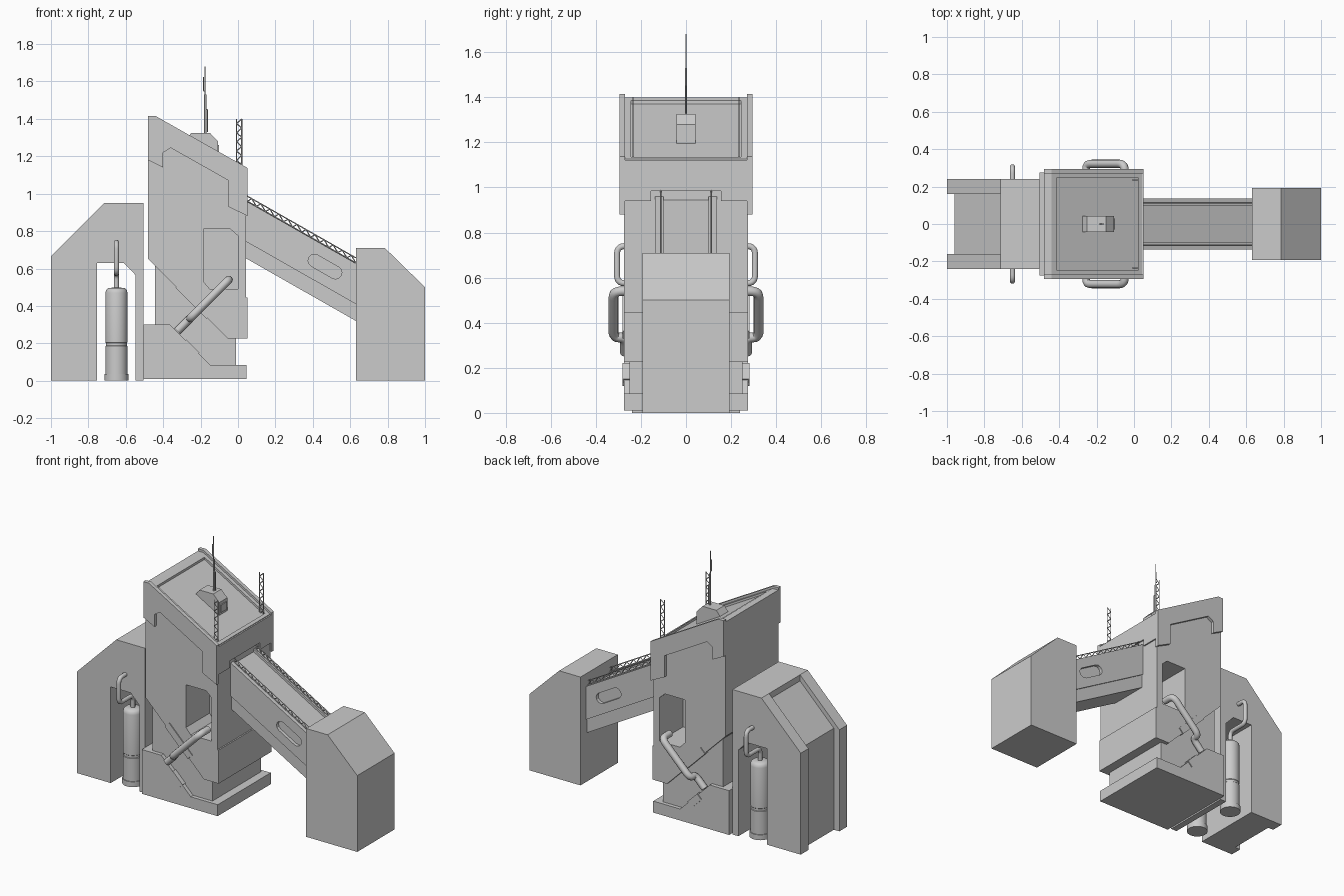
import bpy, bmesh, math
from mathutils import Vector

if "Cube" in bpy.data.objects:
    bpy.data.objects.remove(bpy.data.objects["Cube"])

concrete = bpy.data.materials.new("light_grey")
concrete.diffuse_color = (0.6, 0.6, 0.6, 1)
concrete.use_nodes = True
concrete.node_tree.nodes["Principled BSDF"].inputs["Base Color"].default_value = concrete.diffuse_color


def add(name, mesh):
    ob = bpy.data.objects.new(name, mesh)
    bpy.context.collection.objects.link(ob)
    mesh.materials.clear()
    mesh.materials.append(concrete)
    return ob


def prism(name, pts, y0, y1):
    """Extrude an x/z profile between two y values."""
    bm = bmesh.new()
    face = bm.faces.new([bm.verts.new((x, y0, z)) for x, z in pts])
    new = bmesh.ops.extrude_face_region(bm, geom=[face])["geom"]
    bmesh.ops.translate(bm, vec=(0, y1 - y0, 0),
                        verts=[v for v in new if isinstance(v, bmesh.types.BMVert)])
    bmesh.ops.recalc_face_normals(bm, faces=bm.faces)
    me = bpy.data.meshes.new(name)
    bm.to_mesh(me)
    bm.free()
    return add(name, me)


def box(name, x0, x1, y0, y1, z0, z1):
    return prism(name, [(x0, z0), (x1, z0), (x1, z1), (x0, z1)], y0, y1)


def cut(target, cutter):
    cutter.hide_render = True
    cutter.hide_viewport = True
    mod = target.modifiers.new("cut", 'BOOLEAN')
    mod.operation = 'DIFFERENCE'
    mod.solver = 'EXACT'
    mod.object = cutter


def smooth(ob):
    bpy.ops.object.select_all(action='DESELECT')
    ob.select_set(True)
    bpy.context.view_layer.objects.active = ob
    bpy.ops.object.shade_smooth_by_angle(angle=math.radians(40))


def tubes(name, paths, radius, res):
    """Sweep a round section along each path, as one mesh."""
    cu = bpy.data.curves.new(name, 'CURVE')
    cu.dimensions = '3D'
    cu.bevel_depth = radius
    cu.bevel_resolution = res
    cu.use_fill_caps = True
    for path in paths:
        sp = cu.splines.new('POLY')
        sp.points.add(len(path) - 1)
        for p, co in zip(sp.points, path):
            p.co = (*co, 1)
    tmp = bpy.data.objects.new(name + "_path", cu)
    bpy.context.collection.objects.link(tmp)
    bpy.context.view_layer.update()
    me = bpy.data.meshes.new_from_object(tmp.evaluated_get(bpy.context.evaluated_depsgraph_get()))
    bpy.data.objects.remove(tmp)
    ob = add(name, me)
    if res:
        smooth(ob)
    return ob


def rounded(pts, r):
    """Round the corners of a path."""
    pts = [Vector(p) for p in pts]
    out = [pts[0]]
    for a, b, c in zip(pts, pts[1:], pts[2:]):
        p = b + (a - b).normalized() * min(r, (a - b).length * 0.45)
        q = b + (c - b).normalized() * min(r, (c - b).length * 0.45)
        for i in range(6):
            t = i / 5
            out.append(p * (1 - t) ** 2 + b * 2 * t * (1 - t) + q * t * t)
    return out + [pts[-1]]


def truss(name, start, end, rise, count, radius):
    """Two chords with zigzag bracing."""
    s, e, up = Vector(start), Vector(end), Vector(rise)
    zig = [s.lerp(e, i / count) + up * (i % 2) for i in range(count + 1)]
    return tubes(name, [[s, e], [s + up, e + up]] + [[a, b] for a, b in zip(zig, zig[1:])], radius, 0)


def lathe(name, profile, x, y, n=32):
    bm = bmesh.new()
    rings = [[bm.verts.new((x + r * math.cos(2 * math.pi * i / n),
                            y + r * math.sin(2 * math.pi * i / n), z)) for i in range(n)]
             for r, z in profile]
    for a, b in zip(rings, rings[1:]):
        for i in range(n):
            j = (i + 1) % n
            bm.faces.new((a[i], a[j], b[j], b[i]))
    bm.faces.new(rings[0][::-1])
    bm.faces.new(rings[-1])
    me = bpy.data.meshes.new(name)
    bm.to_mesh(me)
    bm.free()
    ob = add(name, me)
    smooth(ob)


def roof(x, off=0):
    return 1.40 - 0.567 * (x + 0.44) + off


# Rear block: outer flanges, recessed middle, arch cut through sideways
arch = [(-.505, .95), (-.505, 0), (-.548, 0), (-.548, .565), (-.61, .63), (-.755, .63), (-.755, 0)]
for side, y0, y1 in (("right", -.24, -.16), ("left", .16, .24)):
    prism("rear_block_flange_" + side, [(-1, 0), (-1, .665), (-.715, .95)] + arch, y0, y1)
prism("rear_block_middle", [(-.96, 0), (-.96, .665), (-.715, .91), (-.715, .95)] + arch, -.16, .16)

# Base and narrower core that carries the tower
prism("base", [(-.505, .01), (-.505, .3), (-.365, .3), (-.15, .085), (.045, .085), (.045, .01)],
      -.275, .275)
box("tower_core", -.445, -.01, -.25, .25, .05, .63)

# Tower body with sloped sunken roof and side recesses
tower = prism("tower_body", [(-.48, .65), (-.48, 1.40), (-.44, 1.40), (.043, roof(.043)), (.043, .445),
                             (.052, .445), (.052, .225), (-.055, .225)], -.275, .275)
cut(tower, prism("roof_cutter", [(-.415, roof(-.415, -.015)), (.025, roof(.025, -.015)),
                                 (.025, roof(.025, .1)), (-.415, roof(-.415, .1))], -.245, .245))
opening = [(-.185, .81), (-.04, .81), (0, .775), (0, .49), (-.15, .49), (-.185, .53)]
for s in (-1, 1):
    cut(tower, prism("side_recess_cutter", opening, s * .03, s * .35))
    # the core is hollowed the same way
    cut(bpy.data.objects["tower_core"], prism("core_recess_cutter", opening, s * .03, s * .36))

# Cap: stepped side plates and notched front plate
cap = [(-.48, 1.415), (-.44, 1.415), (.052, 1.137), (.052, .88), (-.05, .93), (-.05, 1.07),
       (-.36, 1.245), (-.4, 1.22), (-.4, 1.14), (-.48, 1.18)]
for s in (-1, 1):
    prism("cap_side_plate", cap, s * .27, s * .295)
    prism("cap_front_plate", [(.04, .94), (.052, .94), (.052, 1.122), (.04, 1.122)], s * .155, s * .28)
box("cap_front_lintel", .04, .052, -.155, .155, .985, 1.122)

# Roof cabin with window and mast
prism("roof_cabin", [(-.285, 1.28), (-.25, 1.325), (-.15, 1.325), (-.107, 1.28), (-.107, 1.18)],
      -.042, .042)
box("cabin_window", -.11, -.102, -.03, .03, 1.21, 1.26)
tubes("mast", [[(-.175, 0, 1.3), (-.175, 0, 1.53)]], .006, 1)
tubes("mast_tip", [[(-.177, 0, 1.5), (-.177, 0, 1.68)]], .0025, 0)
tubes("mast_whips", [[(-.163, 0, 1.33), (-.163, 0, 1.45)], [(-.185, 0, 1.55), (-.185, 0, 1.625)],
                     [(-.175, 0, 1.45), (-.163, 0, 1.45)], [(-.177, 0, 1.55), (-.185, 0, 1.55)]], .003, 0)

# Sloping bridge: upper box, narrower keel, side slots, lattice rails
SL = -.569


def slope_band(name, top, bottom, y0, y1, x0=.03, x1=.66):
    f = lambda x, z: (x, z + SL * (x - .05))
    return prism(name, [f(x0, top), f(x1, top), f(x1, bottom), f(x0, bottom)], y0, y1)


bridge = slope_band("bridge_upper", .94, .74, -.137, .137)
slope_band("bridge_keel", .75, .65, -.128, .128)
slot, ang = [], math.atan(SL)
for cx, a0 in ((.065, -90), (-.065, 90)):
    for k in range(7):
        a = math.radians(a0 + 30 * k)
        u, v = cx + .034 * math.cos(a), .034 * math.sin(a)
        slot.append((.465 + u * math.cos(ang) - v * math.sin(ang),
                     .61 + u * math.sin(ang) + v * math.cos(ang)))
for s in (-1, 1):
    cut(bridge, prism("slot_cutter", slot, s * .115, s * .2))
    slope_band("bridge_kerb", .957, .93, s * .1, s * .137)
    truss("bridge_rail", (.05, s * .112, .96), (.63, s * .112, .96 + SL * .58), (0, 0, .027), 24, .003)
    truss("corner_antenna", (-.008, s * .235, 1.13), (-.008, s * .235, 1.4), (.028, 0, 0), 11, .003)

# Front end block
prism("end_block", [(.63, 0), (.63, .71), (.785, .71), (1, .5), (1, 0)], -.193, .193)

# Tanks, tank pipes, big side pipes and their mounting plates
tank = [(.064, 0), (.064, .035), (.059, .035), (.059, .185), (.056, .188), (.056, .202), (.059, .205),
        (.059, .47), (.055, .485), (.044, .495), (.02, .498)]


def tilted(cx, cz, length, width):
    d = math.sqrt(.5)
    return [(cx + d * (u + v), cz + d * (v - u)) for u, v in
            ((-length / 2, -width / 2), (length / 2, -width / 2),
             (length / 2, width / 2), (-length / 2, width / 2))]


for s in (-1, 1):
    lathe("tank", tank, -.65, s * .16)
    tubes("tank_pipe", [rounded([(-.65, s * .16, .48), (-.65, s * .16, .575), (-.65, s * .306, .575),
                                 (-.65, s * .306, .74), (-.65, s * .21, .74)], .035)], .014, 3)
    tubes("side_pipe", [rounded([(-.05, s * .24, .54), (-.05, s * .322, .54), (-.255, s * .322, .335),
                                 (-.255, s * .27, .335), (-.325, s * .27, .265)], .04)], .022, 3)
    prism("tower_pipe_plate", tilted(-.235, .43, .235, .045), s * .24, s * .281)
    prism("base_pipe_plate", tilted(-.257, .17, .1, .045), s * .24, s * .281)
